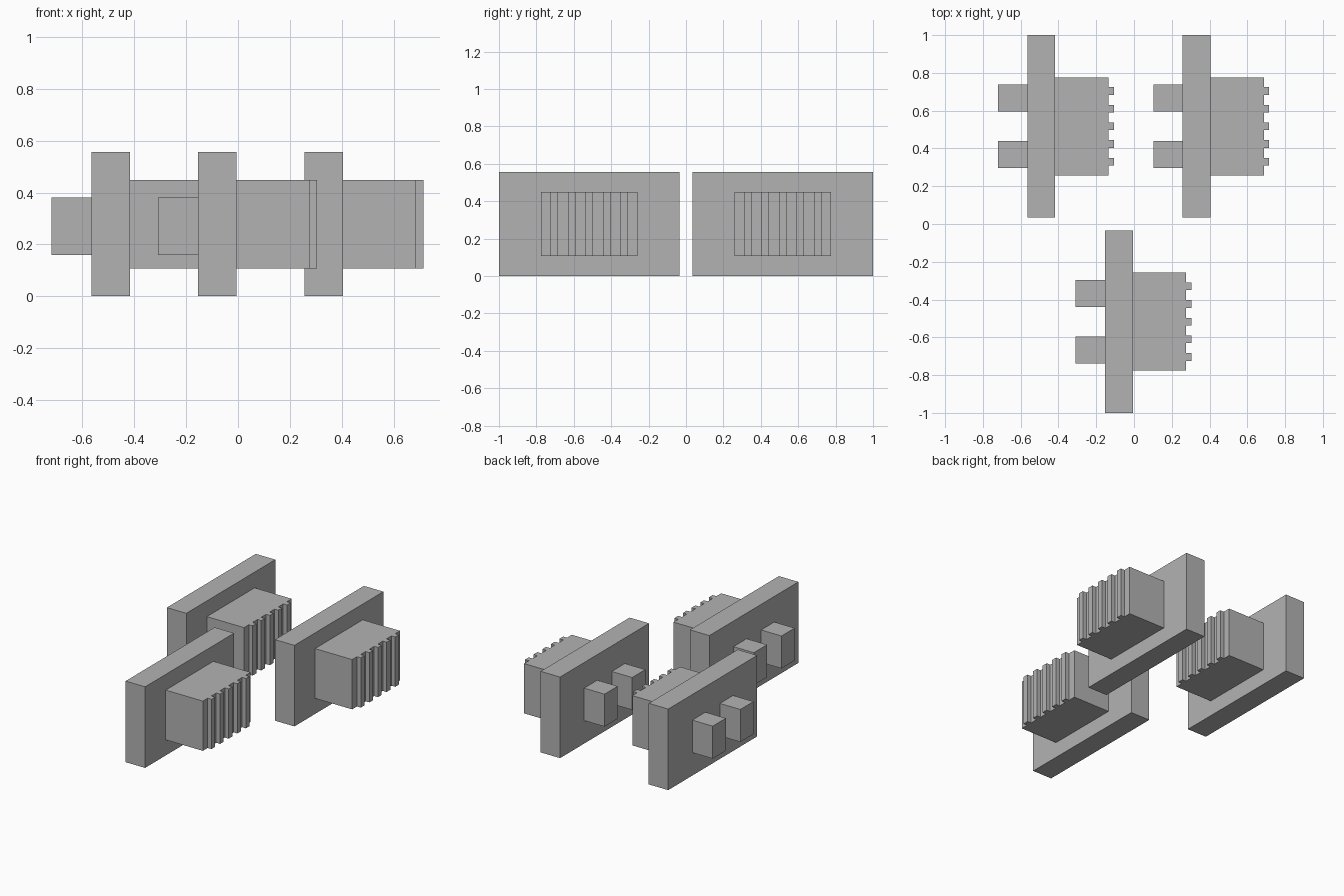
import bpy, bmesh

if "Cube" in bpy.data.objects:
    bpy.data.objects.remove(bpy.data.objects["Cube"])

grey = bpy.data.materials.new("plain_grey")
grey.diffuse_color = (0.45, 0.45, 0.45, 1)
grey.use_nodes = True
grey.node_tree.nodes["Principled BSDF"].inputs["Base Color"].default_value = grey.diffuse_color


def prism(name, outline, z0, z1):
    """Extrude a plan outline from z0 up to z1."""
    bm = bmesh.new()
    base = bm.faces.new([bm.verts.new((x, y, z0)) for x, y in outline])
    top = bmesh.ops.extrude_face_region(bm, geom=[base])["geom"]
    verts = [v for v in top if isinstance(v, bmesh.types.BMVert)]
    bmesh.ops.translate(bm, verts=verts, vec=(0, 0, z1 - z0))
    bmesh.ops.recalc_face_normals(bm, faces=bm.faces)
    mesh = bpy.data.meshes.new(name)
    bm.to_mesh(mesh)
    bm.free()
    mesh.materials.append(grey)
    obj = bpy.data.objects.new(name, mesh)
    bpy.context.collection.objects.link(obj)


def box(name, x0, x1, y0, y1, z0, z1):
    prism(name, [(x0, y0), (x1, y0), (x1, y1), (x0, y1)], z0, z1)


def unit(x, y):
    # upright wall plate
    box("wall_plate", x, x + 0.148, y - 0.483, y + 0.483, 0, 0.557)
    # block with five vertical ribs on its end
    end, tip = x + 0.43, x + 0.459
    outline = [(x + 0.148, y - 0.259), (end, y - 0.259)]
    for i in range(-2, 3):
        c = y + i * 0.0935
        outline += [(end, c - 0.02), (tip, c - 0.02),
                    (tip, c + 0.02), (end, c + 0.02)]
    outline += [(end, y + 0.259), (x + 0.148, y + 0.259)]
    prism("ribbed_block", outline, 0.107, 0.449)
    # pair of pegs behind the plate
    for side in (-1, 1):
        c = y + side * 0.15
        box("peg", x - 0.155, x, c - 0.0715, c + 0.0715, 0.158, 0.381)


# two units at the back, one in front between them
for x, y in ((-0.565, 0.517), (0.257, 0.517), (-0.154, -0.517)):
    unit(x, y)
